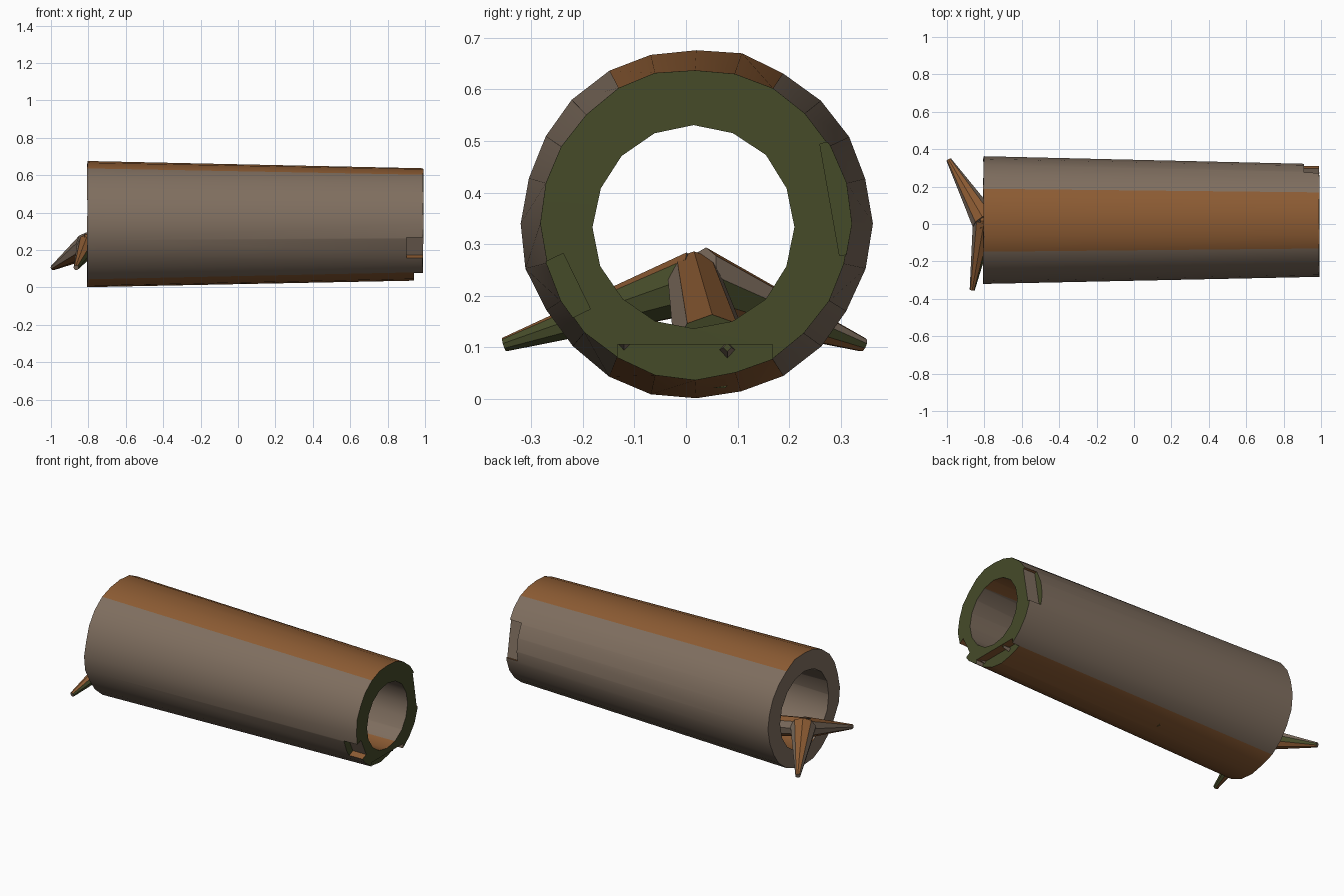
import bpy, bmesh, math, random
from mathutils import Vector, Matrix

random.seed(4)
cube = bpy.data.objects.get("Cube")
if cube:
    bpy.data.objects.remove(cube)


def material(name, rgb):
    m = bpy.data.materials.new(name)
    m.use_nodes = True
    m.diffuse_color = (*rgb, 1)
    m.node_tree.nodes["Principled BSDF"].inputs["Base Color"].default_value = (*rgb, 1)
    return m


MATS = [material("grey_bark", (0.212, 0.156, 0.114)),
        material("brown_bark", (0.262, 0.105, 0.033)),
        material("moss_green", (0.060, 0.069, 0.022))]


def paint(obj, up_limit):
    """Moss faces the cut end, brown faces up or down, grey elsewhere."""
    obj.data.materials.clear()
    for m in MATS:
        obj.data.materials.append(m)
    for p in obj.data.polygons:
        n = p.normal
        p.material_index = 2 if n.x > 0.6 else 1 if abs(n.z) > up_limit else 0
    bpy.ops.object.select_all(action="DESELECT")
    obj.select_set(True)
    bpy.context.view_layer.objects.active = obj
    bpy.ops.object.shade_smooth_by_angle(angle=math.radians(30))


def to_object(name, bm):
    mesh = bpy.data.meshes.new(name)
    bm.to_mesh(mesh)
    bm.free()
    obj = bpy.data.objects.new(name, mesh)
    bpy.context.collection.objects.link(obj)
    return obj


def cone(name, start, end, r0, r1, sides, jitter=0.0):
    """Tapered cylinder between two points."""
    a, b = Vector(start), Vector(end)
    bm = bmesh.new()
    bmesh.ops.create_cone(bm, cap_ends=True, segments=sides, radius1=r0,
                          radius2=r1, depth=(b - a).length)
    for v in bm.verts:
        v.co.x *= 1 + random.uniform(-jitter, jitter)
        v.co.y *= 1 + random.uniform(-jitter, jitter)
        v.co.z += random.uniform(-jitter, jitter) * 0.2
    turn = (b - a).to_track_quat("Z", "Y").to_matrix().to_4x4()
    bm.transform(Matrix.Translation((a + b) / 2) @ turn)
    return to_object(name, bm)


def notch(angle, inner, half, depth):
    """Cutter that breaks a piece out of the rim."""
    bm = bmesh.new()
    bmesh.ops.create_cube(bm, size=1)
    bm.transform(Matrix.Translation((0.99, 0.0175, 0.34))
                 @ Matrix.Rotation(math.radians(angle), 4, "X")
                 @ Matrix.Translation((0, inner + 0.1, 0))
                 @ Matrix.Diagonal((2 * depth, 0.2, 2 * half, 1)))
    return to_object("rim_cutter", bm)


# Hollow log
log = cone("hollow_log", (-0.805, 0.02, 0.34), (0.99, 0.0175, 0.34), 0.339, 0.30, 24, 0.012)
cutters = [cone("bore_cutter", (-0.9, 0.015, 0.333), (1.1, 0.015, 0.333), 0.235, 0.194, 16, 0.01),
           notch(-90, 0.235, 0.15, 0.05),
           notch(206, 0.255, 0.06, 0.09),
           notch(10, 0.265, 0.11, 0.08)]
for c in cutters:
    c.hide_render = True
    mod = log.modifiers.new("cut", "BOOLEAN")
    mod.operation = "DIFFERENCE"
    mod.solver = "EXACT"
    mod.object = c
bpy.context.view_layer.update()
graph = bpy.context.evaluated_depsgraph_get()
log.data = bpy.data.meshes.new_from_object(log.evaluated_get(graph))
log.modifiers.clear()
for c in cutters:
    bpy.data.objects.remove(c)
paint(log, 0.86)

# Forked root at the far end, with its stem running into the log floor
fork = (-0.80, 0.02, 0.225)
for name, start, end, r0, r1 in (
        ("left_root", fork, (-0.99, 0.343, 0.105), 0.072, 0.014),
        ("right_root", fork, (-0.865, -0.352, 0.105), 0.062, 0.014),
        ("root_stem", (-0.83, 0.015, 0.235), (-0.1, 0.05, 0.09), 0.052, 0.075)):
    paint(cone(name, start, end, r0, r1, 9), 0.7)

# Splinters left in the broken rim
for i, (y, z) in enumerate(((-0.12, 0.105), (0.08, 0.09))):
    paint(cone(f"rim_splinter_{i + 1}", (0.9, y, z), (0.98, y, z + 0.01), 0.022, 0.008, 4), 0.86)
